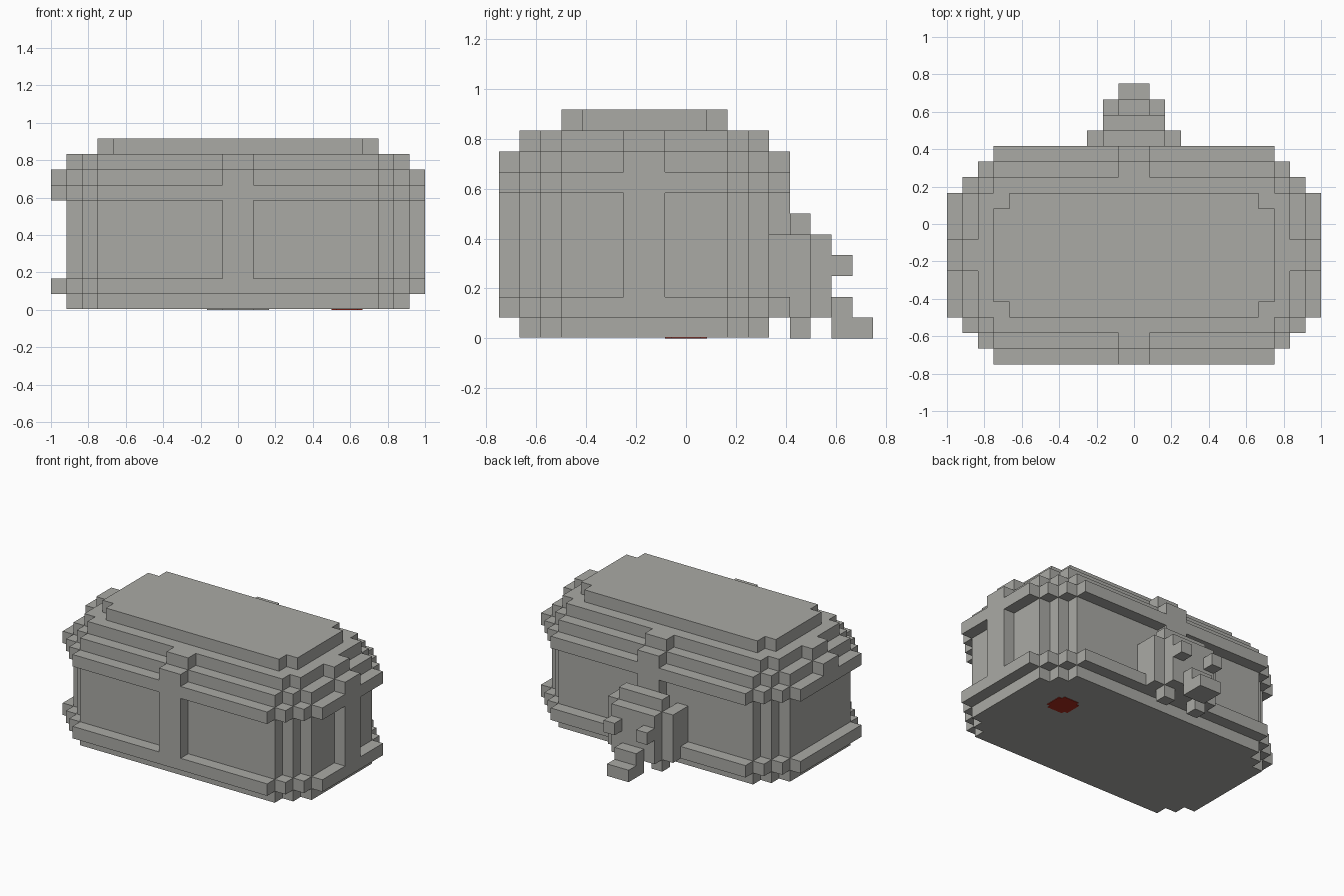
import bpy
import bmesh

if "Cube" in bpy.data.objects:
    bpy.data.objects.remove(bpy.data.objects["Cube"], do_unlink=True)

U = 1 / 12    # one block
MID = -2      # centre line of the body in y, in blocks


def material(name, rgb):
    m = bpy.data.materials.new(name)
    m.use_nodes = True
    m.diffuse_color = (*rgb, 1)
    m.node_tree.nodes["Principled BSDF"].inputs["Base Color"].default_value = (*rgb, 1)
    return m


stone = material("warm grey", (0.40, 0.40, 0.375))
red = material("dark red", (0.40, 0.025, 0.013))


def prism(name, outline, z0, z1, mat=stone):
    """Extrude a plan outline, given in blocks, from z0 to z1."""
    bm = bmesh.new()
    base = bm.faces.new([bm.verts.new((x * U, y * U, z0 * U)) for x, y in outline])
    top = bmesh.ops.extrude_face_region(bm, geom=[base])["geom"]
    bmesh.ops.translate(bm, vec=(0, 0, (z1 - z0) * U),
                        verts=[g for g in top if isinstance(g, bmesh.types.BMVert)])
    bmesh.ops.recalc_face_normals(bm, faces=bm.faces)
    me = bpy.data.meshes.new(name)
    bm.to_mesh(me)
    bm.free()
    me.materials.append(mat)
    ob = bpy.data.objects.new(name, me)
    bpy.context.collection.objects.link(ob)
    return ob


def box(name, x0, x1, y0, y1, z0, z1):
    return prism(name, [(x0, y0), (x1, y0), (x1, y1), (x0, y1)], z0, z1)


def stepped(steps, cx=0, cy=MID):
    """Outline with stair-cut corners; steps are outer corners of one quarter."""
    quarter = []
    for i, (x, y) in enumerate(steps):
        if i:
            quarter.append((x, steps[i - 1][1]))
        quarter.append((x, y))
    back = quarter[::-1]
    loop = quarter + [(-x, y) for x, y in back]
    loop += [(-x, -y) for x, y in quarter] + [(x, -y) for x, y in back]
    return [(x + cx, y + cy) for x, y in loop]


# Body: stacked layers with stepped corners
full = [(12, 4), (11, 5), (10, 6), (9, 7)]
inner = [(11, 4), (10, 5), (9, 6)]
upper = [(10, 4), (9, 5)]
cap = [(9, 3), (8, 4)]
for name, steps, z0, z1 in [("base", inner, 0.04, 1), ("lower_band", full, 1, 2),
                            ("walls", inner, 2, 7), ("upper_band", full, 7, 8),
                            ("lid_lower", inner, 8, 9), ("lid_upper", upper, 9, 10),
                            ("lid_top", cap, 10, 11)]:
    prism(name, stepped(steps), z0, z1)

# Straps over the front, back and both ends; the right end has no wall strap
for part, z0, z1, inset in [("wall", 2, 7, 0), ("lid", 8, 9, 0), ("crown", 9, 10, 1)]:
    for side, s in [("front", -1), ("back", 1)]:
        a, b = sorted((MID + s * (7 - inset), MID + s * (5 - inset)))
        box(f"{side}_{part}_strap", -1, 1, a, b, z0, z1)
    for side, s in [("left", 1), ("right", -1)]:
        if side == "right" and part == "wall":
            continue
        a, b = sorted((s * (12 - inset), s * (10 - inset)))
        box(f"{side}_{part}_strap", a, b, MID - 1, MID + 1, z0, z1)

# Ornament on the back
box("ornament_back", -2, 2, 5, 6, 1, 6)
box("ornament_face", -2, 2, 6, 7, 1, 5)
box("ornament_snout", -1, 1, 7, 8, 0, 2)
box("ornament_lip", -1, 1, 8, 9, 0, 1)
for side, s in [("left", 1), ("right", -1)]:
    for part, inner_x, y0, y1, z0, z1 in [("wing", 2, 4, 6, 1, 5),
                                          ("stud", 1, 7, 8, 3, 4),
                                          ("foot", 1, 5, 6, 0, 1)]:
        a, b = sorted((s * inner_x, s * (inner_x + 1)))
        box(f"{side}_ornament_{part}", a, b, y0, y1, z0, z1)

# Red patch under the base
prism("red_patch", stepped([(1, 0.7), (0.7, 1)], 7, 0), 0, 0.08, red)
